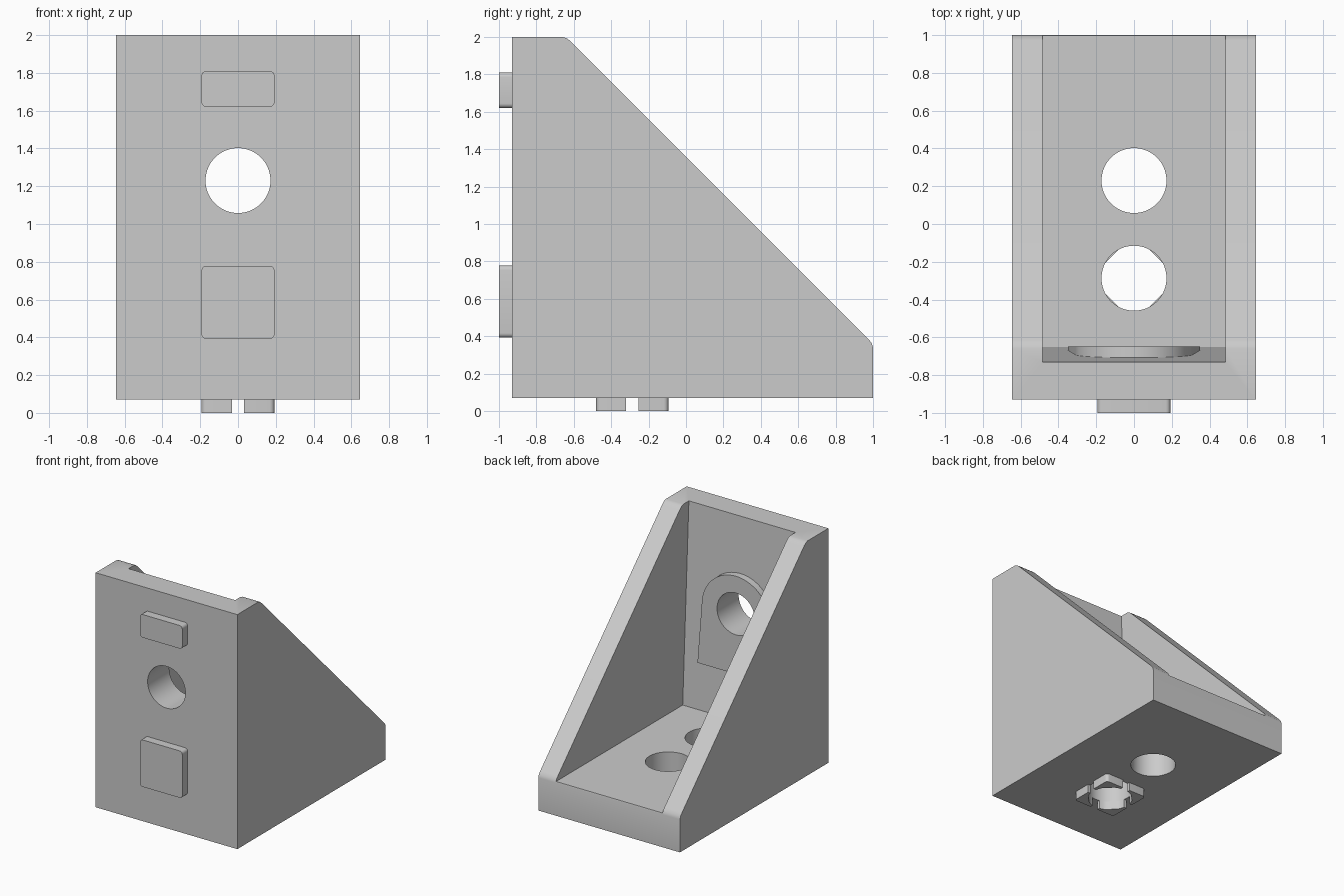
import bpy, bmesh, math
from mathutils import Vector

if "Cube" in bpy.data.objects:
    bpy.data.objects.remove(bpy.data.objects["Cube"], do_unlink=True)

grey = bpy.data.materials.new("plain grey")
grey.use_nodes = True
grey.diffuse_color = (0.6, 0.6, 0.6, 1)
grey.node_tree.nodes["Principled BSDF"].inputs["Base Color"].default_value = (0.6, 0.6, 0.6, 1)

# Mapping from (profile u, profile v, depth) to model space for each axis
AXES = {"x": lambda u, v, d: (d, u, v),
        "y": lambda u, v, d: (u, d, v),
        "z": lambda u, v, d: (u, v, d)}


def prism(name, profile, axis, start, end):
    """Extrude a closed profile along an axis."""
    bm = bmesh.new()
    place = AXES[axis]
    low = [bm.verts.new(place(u, v, start)) for u, v in profile]
    high = [bm.verts.new(place(u, v, end)) for u, v in profile]
    bm.faces.new(low)
    bm.faces.new(high)
    n = len(profile)
    for i in range(n):
        j = (i + 1) % n
        bm.faces.new((low[i], low[j], high[j], high[i]))
    bmesh.ops.recalc_face_normals(bm, faces=bm.faces)
    mesh = bpy.data.meshes.new(name)
    bm.to_mesh(mesh)
    bm.free()
    mesh.materials.append(grey)
    obj = bpy.data.objects.new(name, mesh)
    bpy.context.collection.objects.link(obj)
    return obj


def arc(cu, cv, r, a0, a1, steps):
    return [(cu + r * math.cos(math.radians(a0 + (a1 - a0) * i / steps)),
             cv + r * math.sin(math.radians(a0 + (a1 - a0) * i / steps)))
            for i in range(steps + 1)]


def circle(cu, cv, r, sides=64):
    return arc(cu, cv, r, 0, 360, sides)[:-1]


def rounded_rect(cu, cv, hu, hv, r=0.025):
    corners = [(1, 1), (-1, 1), (-1, -1), (1, -1)]
    return [p for i, (su, sv) in enumerate(corners)
            for p in arc(cu + su * (hu - r), cv + sv * (hv - r), r, i * 90, i * 90 + 90, 5)]


def boolean(target, tool, operation="DIFFERENCE"):
    mod = target.modifiers.new(operation.lower(), "BOOLEAN")
    mod.operation = operation
    mod.solver = "EXACT"
    mod.object = tool
    bpy.context.view_layer.objects.active = target
    bpy.ops.object.modifier_apply(modifier=mod.name)
    bpy.data.objects.remove(tool, do_unlink=True)


HOLE_R = 0.172
HOLE_Z = 1.23
TAB_Y = -0.287

# Bracket body: triangular side profile with softened ends of the slope
side = [(-0.93, 0.07), (1, 0.07), (1, 0.34), (0.992, 0.365), (0.973, 0.387),
        (-0.613, 1.973), (-0.635, 1.992), (-0.66, 2), (-0.93, 2)]
body = prism("bracket_body", side, "x", -0.645, 0.645)

# Open pocket between the side walls, with a drafted upright wall
pocket = [(-0.65, 0.35), (1.2, 0.35), (1.2, 2.2), (-0.74, 2.2)]
boolean(body, prism("pocket_cutter", pocket, "x", -0.485, 0.485))

# Arched pad around the upright hole
pad = [(-0.35, 0.735), (0.35, 0.735)] + arc(0, HOLE_Z, 0.31, 6, 174, 32)
boolean(body, prism("arched_pad", pad, "y", -0.8, -0.649), "UNION")

# Bolt holes through the upright and the base
boolean(body, prism("upright_hole", circle(0, HOLE_Z, HOLE_R), "y", -1.2, -0.5))
for y in (0.23, TAB_Y):
    boolean(body, prism("base_hole", circle(0, y, HOLE_R), "z", -0.2, 0.6))

# Locating keys on the front face
parts = [body,
         prism("upper_front_key", rounded_rect(0, 1.715, 0.193, 0.095), "y", -1, -0.92),
         prism("lower_front_key", rounded_rect(0, 0.585, 0.193, 0.193), "y", -1, -0.92)]

# Split locating collar under the base: bore with flattened diagonals, two slots
collar = prism("base_collar", rounded_rect(0, TAB_Y, 0.193, 0.193), "z", 0, 0.072)
bore = []
for u, v in circle(0, 0, HOLE_R):
    k = min(1, 0.165 * math.sqrt(2) / (abs(u) + abs(v)))
    bore.append((u * k, TAB_Y + v * k))
boolean(collar, prism("bore_cutter", bore, "z", -0.2, 0.2))
for hu, hv in ((0.033, 0.3), (0.3, 0.033)):
    slot = [(-hu, TAB_Y - hv), (hu, TAB_Y - hv), (hu, TAB_Y + hv), (-hu, TAB_Y + hv)]
    boolean(collar, prism("slot_cutter", slot, "z", -0.2, 0.2))
parts.append(collar)

# Smooth the bores and fillets, keep the edges crisp
bpy.ops.object.select_all(action="DESELECT")
for obj in parts:
    obj.select_set(True)
bpy.context.view_layer.objects.active = body
bpy.ops.object.shade_smooth_by_angle(angle=math.radians(25))
